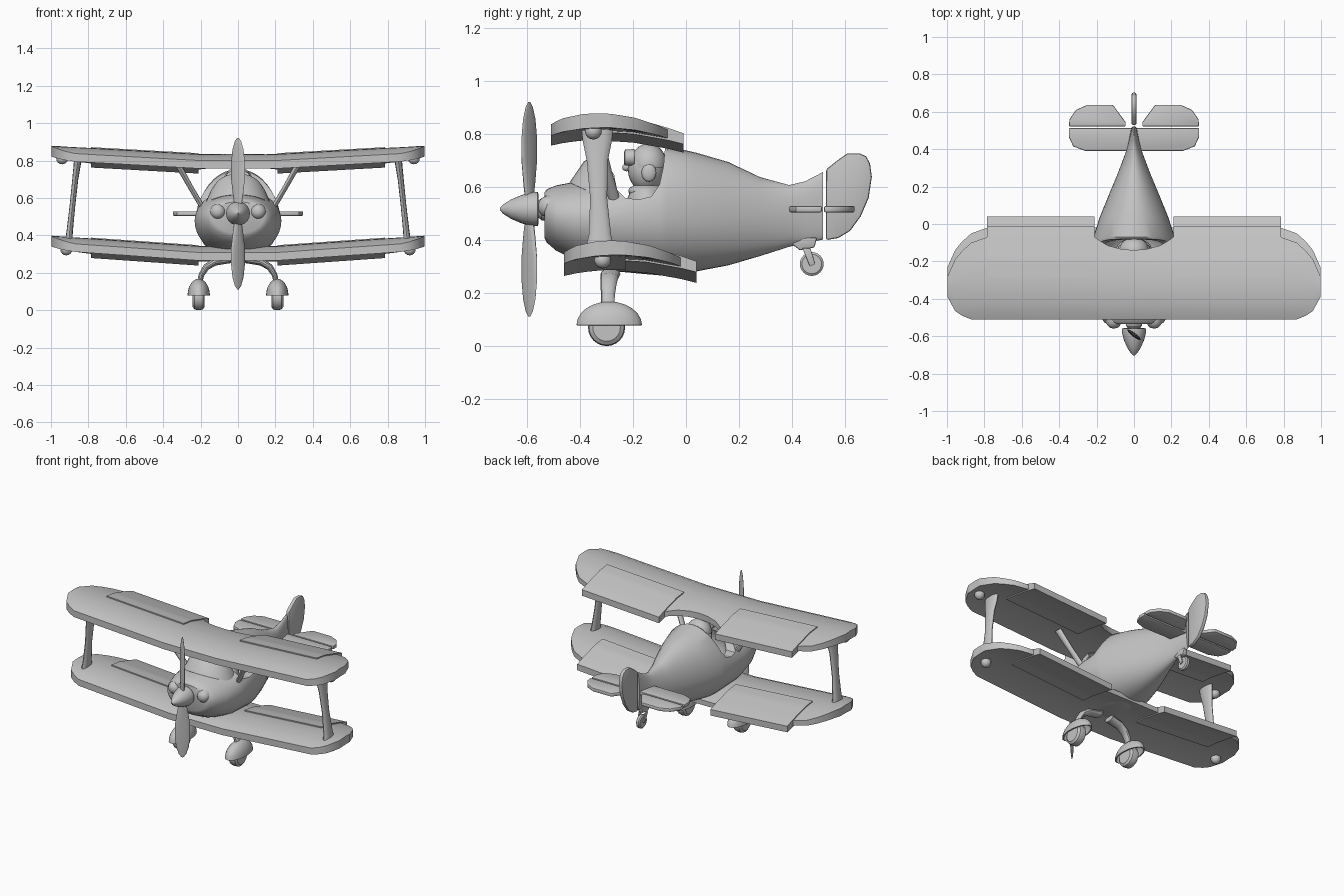
import bpy, bmesh
from math import sin, cos, pi, radians
from mathutils import Vector, Matrix

old = bpy.data.objects.get("Cube")
if old:
    bpy.data.objects.remove(old)

grey = bpy.data.materials.new("plain_grey")
grey.use_nodes = True
grey.diffuse_color = (0.55, 0.55, 0.55, 1)
grey.node_tree.nodes["Principled BSDF"].inputs["Base Color"].default_value = (0.55, 0.55, 0.55, 1)


def finish(bm, name, angle=35, mods=()):
    """Turn a bmesh into a named, shaded object."""
    bmesh.ops.recalc_face_normals(bm, faces=bm.faces)
    me = bpy.data.meshes.new(name)
    bm.to_mesh(me)
    bm.free()
    me.materials.append(grey)
    ob = bpy.data.objects.new(name, me)
    bpy.context.collection.objects.link(ob)
    bpy.ops.object.select_all(action='DESELECT')
    ob.select_set(True)
    bpy.context.view_layer.objects.active = ob
    for kind, props in mods:
        m = ob.modifiers.new(kind.title(), kind)
        for key, value in props.items():
            setattr(m, key, value)
        bpy.ops.object.modifier_apply(modifier=m.name)
    bpy.ops.object.shade_smooth_by_angle(angle=radians(angle))
    return ob


def loft(name, rings, angle=35, closed=True, caps=True, mods=()):
    bm = bmesh.new()
    rows = [[bm.verts.new(p) for p in r] for r in rings]
    n = len(rows[0])
    for a, b in zip(rows, rows[1:]):
        for i in range(n if closed else n - 1):
            j = (i + 1) % n
            bm.faces.new((a[i], a[j], b[j], b[i]))
    if caps:
        bm.faces.new(rows[0])
        bm.faces.new(rows[-1])
    return finish(bm, name, angle, mods)


def tube(name, path, s=1, n=12):
    """Elliptical bar along points (x, z, y, width, depth)."""
    rings = []
    for i, (x, z, y, w, d) in enumerate(path):
        p, q = path[max(i - 1, 0)], path[min(i + 1, len(path) - 1)]
        t = Vector((q[0] - p[0], q[1] - p[1])).normalized()
        rings.append([(s * (x - t.y * w * cos(a)), y + d * sin(a), z + t.x * w * cos(a))
                      for a in (2 * pi * k / n for k in range(n))])
    return loft(name, rings)


def ball(name, loc, size, cut_below=None, mods=(), seg=24):
    bm = bmesh.new()
    bmesh.ops.create_uvsphere(bm, u_segments=seg, v_segments=seg // 2, radius=1)
    bm.transform(Matrix.Translation(loc) @ Matrix.Diagonal((*size, 1)))
    if cut_below is not None:
        bmesh.ops.bisect_plane(bm, geom=bm.verts[:] + bm.edges[:] + bm.faces[:], plane_co=(0, 0, cut_below),
                               plane_no=(0, 0, 1), clear_inner=True)
    return finish(bm, name, 40, mods)


def prism(name, pts, axis, mid, thick, bevel=0.006):
    """Extruded outline: axis 'x' takes (y, z) points, axis 'z' takes (x, y)."""
    def place(p, h):
        return (h, *p) if axis == 'x' else (*p, h)
    rings = [[place(p, mid + s * thick / 2) for p in pts] for s in (-1, 1)]
    mods = [('BEVEL', dict(width=bevel, segments=2, limit_method='ANGLE', angle_limit=radians(50)))] if bevel else []
    return loft(name, rings, mods=mods)


def spin(name, loc, axis, profile, n=24):
    """Lathe (offset, radius) pairs about the x or y axis."""
    rings = []
    for o, r in profile:
        ring = []
        for k in range(n):
            u, v = r * cos(2 * pi * k / n), r * sin(2 * pi * k / n)
            ring.append(Vector(loc) + Vector((o, u, v) if axis == 'x' else (u, o, v)))
        rings.append(ring)
    return loft(name, rings)


def interp(table, v, col):
    for a, b in zip(table, table[1:]):
        if v <= b[0]:
            t = max(0, (v - a[0]) / (b[0] - a[0]))
            return a[col] + t * (b[col] - a[col])
    return table[-1][col]


# Fuselage: stations of y, bottom, widest height, top, half width
stations = [(-.535, .41, .5, .58, .14), (-.525, .39, .5, .593, .16), (-.49, .36, .49, .607, .183),
            (-.42, .325, .48, .62, .21), (-.3, .285, .48, .63, .232), (-.1, .267, .48, .735, .226),
            (-.07, .267, .48, .755, .218), (.04, .282, .48, .73, .182), (.16, .305, .48, .695, .133),
            (.28, .34, .485, .638, .083), (.39, .375, .49, .608, .042), (.45, .39, .5, .622, .027),
            (.517, .402, .52, .657, .014)]
rings = []
for y, lo, mid, hi, w in stations:
    ring = []
    for k in range(40):
        c, s = cos(2 * pi * k / 40), sin(2 * pi * k / 40)
        ring.append((w * c, y, mid + s * ((hi - mid) if s > 0 else (mid - lo))))
    rings.append(ring)

# Cockpit opening and hollow
opening = prism("cockpit_cutter", [(-.275, .66), (-.26, .59), (-.23, .56), (-.18, .553), (-.13, .565),
                                   (-.1, .61), (-.085, .68), (-.075, .8), (-.275, .9)], 'x', 0, 1, 0)
hollow = ball("cockpit_hollow_cutter", (0, -.15, .57), (.165, .15, .15))
fuselage = loft("fuselage", rings, mods=[('BOOLEAN', dict(operation='DIFFERENCE', solver='EXACT', object=c))
                                         for c in (opening, hollow)])
for cutter in (opening, hollow):
    bpy.data.objects.remove(cutter)

# Windshield
arc = [radians(a) for a in range(-90, 91, 10)]
loft("windshield", [[(.185 * sin(a), -.27 - .17 * cos(a), .54 + .078 * cos(a)) for a in arc],
                    [(.15 * sin(a), -.27 - .115 * cos(a), .62 + .078 * cos(a)) for a in arc],
                    [(.13 * sin(a), -.27 - .055 * cos(a), .645 + .085 * cos(a)) for a in arc]],
     closed=False, caps=False, mods=[('SOLIDIFY', dict(thickness=.008))])

# Pilot
ball("pilot_body", (0, -.15, .53), (.1, .075, .09))
ball("pilot_head", (0, -.15, .67), (.075, .07, .088))
ball("pilot_cap", (0, -.142, .685), (.08, .07, .08), .675)
ball("pilot_scarf", (0, -.15, .585), (.07, .068, .03))
ball("pilot_nose", (0, -.225, .675), (.015, .016, .015))
for s in (1, -1):
    spin("goggle", (s * .033, -.215, .712), 'y', [(-.02, .02), (-.015, .03), (.02, .032)], 16)
    ball("pilot_ear_flap", (s * .073, -.14, .655), (.014, .028, .035), seg=16)

# Wings: arched section as y, top, bottom
section = [(-.51, .800, .757), (-.47, .817, .766), (-.40, .831, .776), (-.33, .835, .780), (-.28, .832, .78),
           (-.2, .822, .775), (-.07, .785, .752), (-.01, .764, .737)]


def slab(name, spans, dy, dz, rise, puff=0):
    """Wing-like sheet from (x, leading y, trailing y) spans."""
    rings = []
    for x, front, back in spans:
        up = dz + rise * max(0, abs(x) - .2)
        ys = [front + (back - front) * i / 10 for i in range(11)]
        rings.append([(x, y + dy, interp(section, y, 1) + up + puff) for y in ys] +
                     [(x, y + dy, interp(section, y, 2) + up - puff) for y in reversed(ys)])
    loft(name, rings, 30)


tip = [(.5, -.51, -.07), (.785, -.51, -.07), (.87, -.51, -.1), (.92, -.49, -.145), (.957, -.465, -.19), (.997, -.39, -.28)]
notch = [(0, -.51, -.14), (.07, -.51, -.134), (.14, -.51, -.115), (.19, -.51, -.085), (.21, -.51, -.07)]
plain = [(0, -.51, -.07), (.2, -.51, -.07)]
for label, centre, dy, dz, rise in (("upper", notch, 0, 0, .056), ("lower", plain, .05, -.492, .07)):
    half = centre + tip
    slab(label + "_wing", [(-x, f, b) for x, f, b in reversed(half[1:])] + half, dy, dz, rise)
    for s in (1, -1):
        slab(label + "_flap", [(s * x, -.28, -.01) for x in (.21, .4, .6, .785)], dy, dz, rise, .007)

for s in (1, -1):
    # Wing struts and their end caps
    tube("wing_strut", [(.905, .365, -.325, .02, .055), (.9, .42, -.325, .017, .042), (.885, .56, -.33, .015, .032),
                        (.87, .7, -.335, .016, .04), (.86, .775, -.335, .019, .055), (.856, .82, -.335, .02, .06)], s)
    ball("upper_wing_cap", (s * .94, -.35, .812), (.032, .032, .032), seg=16)
    ball("lower_wing_cap", (s * .918, -.315, .325), (.032, .032, .032), seg=16)
    tube("centre_strut", [(.19, .55, -.27, .014, .022), (.255, .66, -.3, .014, .02), (.325, .785, -.335, .016, .025)], s)

    # Landing gear
    tube("gear_leg", [(.207, .14, -.295, .014, .025), (.195, .19, -.295, .015, .026), (.17, .23, -.293, .018, .03),
                      (.125, .258, -.29, .02, .034), (.04, .272, -.285, .02, .038)], s)
    ball("wheel_fender", (s * .21, -.29, .078), (.06, .124, .09), .079, [('SOLIDIFY', dict(thickness=.008, offset=-1))])
    spin("main_wheel", (s * .21, -.3, .07), 'x', [(-.032, .03), (-.032, .052), (-.022, .066), (0, .07),
                                                   (.022, .066), (.032, .052), (.032, .03)])
    # Engine domes
    spin("engine_dome", (s * .108, -.53, .527), 'y', [(-.028, .008), (-.024, .022), (-.012, .034), (.005, .042), (.03, .042)])

# Spinner and propeller
spin("spinner", (0, -.56, .517), 'y', [(-.143, .004), (-.13, .018), (-.1, .037), (-.06, .054), (-.02, .064), (0, .064), (.003, .055)])
spin("propeller_shaft", (0, -.56, .517), 'y', [(0, .03), (.015, .042), (.03, .042), (.04, .03)])
blade = [(.03, .02, .012), (.1, .034, .011), (.18, .046, .01), (.27, .047, .008), (.34, .038, .006),
         (.385, .022, .004), (.405, .006, .002)]
for s in (1, -1):
    rings = []
    for h, w, t in blade:
        ring = []
        for k in range(16):
            u, v = w * cos(pi * k / 8), t * sin(pi * k / 8)
            c, q = cos(radians(38)), sin(radians(38))
            ring.append((s * (u * c + v * q), -.592 - u * q + v * c, .517 + s * h))
        rings.append(ring)
    loft("propeller_blade", rings)

# Tail surfaces
stab = [(.26, .39), (.325, .415), (.348, .465), (.348, .513)]
prism("tailplane", [(-x, y) for x, y in reversed(stab)] + stab, 'z', .517, .024)
for s in (1, -1):
    prism("elevator", [(s * x, y) for x, y in ((.045, .521), (.348, .521), (.345, .56), (.31, .61), (.25, .637),
                                               (.113, .637), (.045, .545))], 'z', .517, .024)
prism("rudder", [(.529, .4), (.575, .408), (.62, .435), (.66, .49), (.69, .56), (.702, .64), (.695, .69),
                 (.68, .717), (.655, .728), (.61, .728), (.57, .7), (.529, .667)], 'x', 0, .026, .008)

# Tail wheel
prism("tail_wheel_mount", [(.4, .41), (.4, .385), (.43, .362), (.485, .372), (.495, .41)], 'x', 0, .03)
for s in (1, -1):
    prism("tail_wheel_fork", [(.44, .37), (.47, .37), (.488, .31), (.468, .3)], 'x', s * .021, .008, .002)
spin("tail_wheel", (0, .475, .31), 'x', [(-.014, .02), (-.014, .037), (-.008, .045), (.008, .045), (.014, .037), (.014, .02)])
